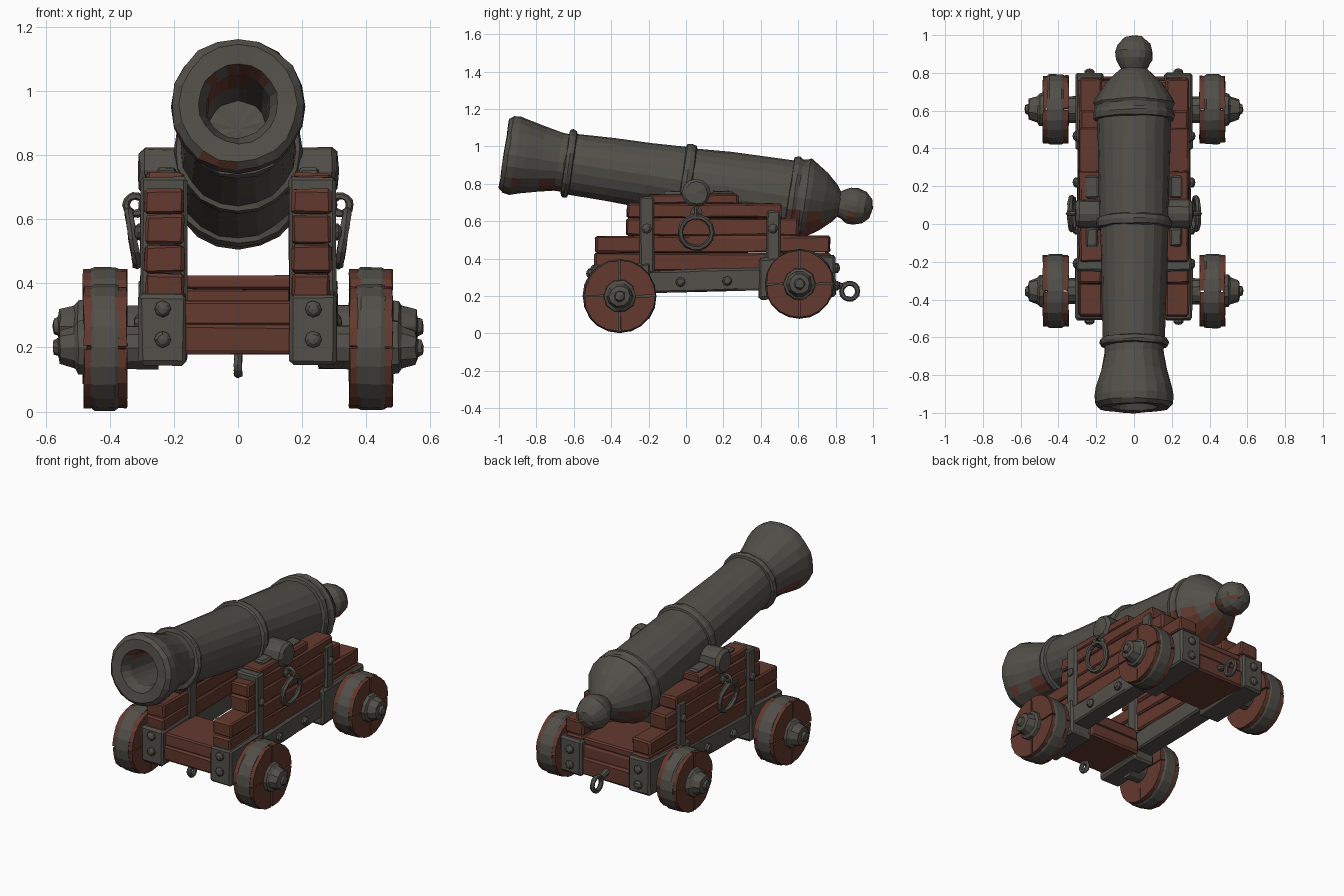
import bpy, bmesh, math, random
from mathutils import Vector

if "Cube" in bpy.data.objects:
    bpy.data.objects.remove(bpy.data.objects["Cube"])

random.seed(4)


def material(name, rgb):
    m = bpy.data.materials.new(name)
    m.diffuse_color = (*rgb, 1)
    m.use_nodes = True
    m.node_tree.nodes["Principled BSDF"].inputs["Base Color"].default_value = m.diffuse_color
    return m


IRON = material("dark_iron", (0.085, 0.079, 0.067))
WOOD = material("red_brown_wood", (0.125, 0.041, 0.028))


def finish(name, bm, mats, jitter=0.003):
    bmesh.ops.remove_doubles(bm, verts=bm.verts[:], dist=1e-5)
    bmesh.ops.recalc_face_normals(bm, faces=bm.faces[:])
    for v in bm.verts:
        v.co += Vector([random.uniform(-jitter, jitter) for _ in range(3)])
    me = bpy.data.meshes.new(name)
    bm.to_mesh(me)
    bm.free()
    for m in mats:
        me.materials.append(m)
    ob = bpy.data.objects.new(name, me)
    bpy.context.collection.objects.link(ob)
    return ob


def box(name, x, y, z, mat, bevel=0.01, tilt=0.0, cuts=0):
    """Worn box from (min, max) ranges; tilt raises it toward the back."""
    bm = bmesh.new()
    bmesh.ops.create_cube(bm, size=1)
    for v in bm.verts:
        v.co = Vector([(a + b) / 2 + c * (b - a) for c, (a, b) in zip(v.co, (x, y, z))])
    long_edges = [e for e in bm.edges if abs(e.verts[0].co.y - e.verts[1].co.y) > 1e-4]
    if cuts:
        bmesh.ops.subdivide_edges(bm, edges=long_edges, cuts=cuts)
    sharp = [e for e in bm.edges if e.calc_face_angle(0) > 0.5]
    bmesh.ops.bevel(bm, geom=sharp, offset=bevel, segments=1, affect='EDGES')
    for v in bm.verts:
        v.co.z += tilt * v.co.y
    return finish(name, bm, [mat])


def lathe(name, origin, axis, profile, n, mats, jitter=0.003, rule=None):
    """Revolve (distance, radius) points around an axis."""
    bm = bmesh.new()
    q = Vector(axis).to_track_quat('Z', 'Y')
    rings = []
    for t, r in profile:
        rings.append([bm.verts.new(Vector(origin) + q @ Vector(
            (r * math.cos(2 * math.pi * k / n), r * math.sin(2 * math.pi * k / n), t)))
            for k in range(n)])
    for a, b in zip(rings, rings[1:]):
        for k in range(n):
            bm.faces.new((a[k], a[(k + 1) % n], b[(k + 1) % n], b[k]))
    bmesh.ops.remove_doubles(bm, verts=bm.verts[:], dist=1e-5)
    bmesh.ops.recalc_face_normals(bm, faces=bm.faces[:])
    if rule:
        for f in bm.faces:
            f.material_index = rule(f)
    return finish(name, bm, mats, jitter)


def prism(name, pts, x0, x1, mat):
    """Extrude a (y, z) outline between two x positions."""
    bm = bmesh.new()
    a = [bm.verts.new((x0, *p)) for p in pts]
    b = [bm.verts.new((x1, *p)) for p in pts]
    bm.faces.new(a)
    bm.faces.new(b[::-1])
    for k in range(len(pts)):
        j = (k + 1) % len(pts)
        bm.faces.new((a[k], b[k], b[j], a[j]))
    return finish(name, bm, [mat])


def ring(name, centre, major, minor, axis):
    n, m = 14, 6
    q = Vector(axis).to_track_quat('Z', 'Y')
    bm = bmesh.new()
    g = []
    for i in range(n):
        a = 2 * math.pi * i / n
        row = []
        for j in range(m):
            b = 2 * math.pi * j / m
            r = major + minor * math.cos(b)
            row.append(bm.verts.new(Vector(centre) + q @ Vector(
                (r * math.cos(a), r * math.sin(a), minor * math.sin(b)))))
        g.append(row)
    for i in range(n):
        for j in range(m):
            k, l = (i + 1) % n, (j + 1) % m
            bm.faces.new((g[i][j], g[k][j], g[k][l], g[i][l]))
    return finish(name, bm, [IRON], 0.002)


def bolt(name, pos, axis, r=0.026):
    lathe(name, pos, axis, [(-0.01, 0), (-0.01, r), (0.01, r), (0.02, r * 0.6), (0.023, 0)],
          8, [IRON], 0.001)


# Barrel: bore, flared muzzle, rings, breech dome and knob in one profile
def rust(f):
    c = f.calc_center_median()
    low = f.normal.z < -0.25
    return int(low and (c.y < -0.68 or c.y > 0.55) and random.random() < 0.4)


TILT = math.radians(8.5)
barrel = [(0.55, 0), (0.55, 0.09), (0.3, 0.095), (0.06, 0.1), (0.0, 0.125), (-0.003, 0.185),
          (0.02, 0.208), (0.06, 0.212), (0.11, 0.2), (0.2, 0.175), (0.29, 0.157), (0.325, 0.157),
          (0.33, 0.178), (0.345, 0.184), (0.365, 0.178), (0.37, 0.163), (0.57, 0.169),
          (0.77, 0.175), (0.955, 0.18), (0.96, 0.195), (0.985, 0.2), (1.01, 0.195), (1.015, 0.182),
          (1.2, 0.187), (1.4, 0.192), (1.535, 0.195), (1.54, 0.212), (1.565, 0.218),
          (1.585, 0.208), (1.61, 0.208), (1.625, 0.216), (1.65, 0.205), (1.725, 0.155),
          (1.785, 0.098), (1.81, 0.068), (1.83, 0.08), (1.86, 0.097), (1.9, 0.1), (1.945, 0.085),
          (1.98, 0.05), (1.992, 0)]
lathe("cannon_barrel", (0, -0.97, 0.96), (0, math.cos(TILT), -math.sin(TILT)),
      barrel, 20, [IRON, WOOD], 0.003, rust)

# Cross beams of the carriage
box("front_cross_beam", (-0.18, 0.18), (-0.49, -0.17), (0.18, 0.27), WOOD)
box("front_cross_beam_top", (-0.18, 0.18), (-0.48, -0.18), (0.265, 0.345), WOOD)
box("rear_cross_beam", (-0.18, 0.18), (0.42, 0.78), (0.2, 0.31), WOOD)
box("rear_cross_beam_top", (-0.18, 0.18), (0.41, 0.77), (0.305, 0.385), WOOD)
box("rear_floor_board", (-0.18, 0.18), (0.38, 0.76), (0.38, 0.425), WOOD)

# Small towing rings at both ends
ring("front_tow_ring", (0, -0.45, 0.145), 0.028, 0.014, (1, 0, 0))
ring("rear_tow_ring", (0, 0.875, 0.225), 0.043, 0.014, (1, 0, 0))
lathe("rear_ring_bolt", (0, 0.76, 0.27), (0, 1, -0.25),
      [(0, 0), (0, 0.022), (0.075, 0.018), (0.08, 0)], 8, [IRON], 0.001)

PLANKS = [(-0.49, 0.775, 0.33, 0.43), (-0.485, 0.77, 0.43, 0.52), (-0.32, 0.6, 0.52, 0.615),
          (-0.315, 0.51, 0.615, 0.695), (-0.2, 0.28, 0.69, 0.745)]


def xr(s, a, b):
    return tuple(sorted((s * a, s * b)))


for s, side in ((1, "right"), (-1, "left")):
    # Stepped cheek from stacked planks
    for i, (y0, y1, z0, z1) in enumerate(PLANKS):
        d = 0.004 * (i % 2)
        box(f"{side}_cheek_plank_{i + 1}", xr(s, 0.168, 0.288 + d), (y0, y1),
            (z0 + 0.002, z1), WOOD, 0.009, 0, 4)

    # Iron side rail, corner plates and straps
    box(f"{side}_side_rail", xr(s, 0.18, 0.3), (-0.25, 0.45), (0.22, 0.34), IRON, 0.01, 0.03, 3)
    box(f"{side}_front_corner_plate", xr(s, 0.16, 0.31), (-0.51, -0.19), (0.165, 0.385),
        IRON, 0.012, 0.04)
    box(f"{side}_rear_corner_plate", xr(s, 0.16, 0.31), (0.39, 0.8), (0.165, 0.385),
        IRON, 0.012, 0.04)
    box(f"{side}_front_strap", xr(s, 0.16, 0.305), (-0.25, -0.17), (0.32, 0.73), IRON)
    box(f"{side}_rear_strap", xr(s, 0.16, 0.305), (0.43, 0.505), (0.34, 0.655), IRON)

    # Trunnion with its two clamps
    lathe(f"{side}_trunnion", (s * 0.12, 0.055, 0.75), (s, 0, 0),
          [(0, 0), (0, 0.072), (0.17, 0.076), (0.188, 0.06), (0.195, 0)], 12, [IRON])
    box(f"{side}_front_clamp", xr(s, 0.19, 0.255), (-0.12, -0.02), (0.7, 0.76), IRON)
    box(f"{side}_rear_clamp", xr(s, 0.19, 0.255), (0.135, 0.255), (0.7, 0.76), IRON)

    # Hanging ring and its eye
    ring(f"{side}_ring_eye", (s * 0.32, 0.055, 0.645), 0.028, 0.012, (0, 1, 0))
    bolt(f"{side}_eye_plate", (s * 0.288, 0.055, 0.645), (s, 0, 0), 0.032)
    ring(f"{side}_hanging_ring", (s * 0.328, 0.055, 0.54), 0.085, 0.015, (1, 0, s * -0.15))

    # Bolt heads
    for i, (y, z) in enumerate([(-0.21, 0.56), (0.465, 0.56), (-0.03, 0.275), (0.22, 0.28)]):
        bolt(f"{side}_side_bolt_{i + 1}", (s * 0.302, y, z), (s, 0, 0))
    for i, z in enumerate((0.225, 0.32)):
        bolt(f"{side}_front_bolt_{i + 1}", (s * 0.235, -0.51, z), (0, -1, 0))
        bolt(f"{side}_rear_bolt_{i + 1}", (s * 0.235, 0.8, z + 0.03), (0, 1, 0))

    # Wheels: four wooden quarters, iron tyre, axle and stepped hub
    for end, y, z, r in (("front", -0.355, 0.2, 0.197), ("rear", 0.607, 0.265, 0.186)):
        name = f"{side}_{end}"
        for k in range(4):
            a0 = k * math.pi / 2
            mid = a0 + math.pi / 4
            cy, cz = y + 0.006 * math.cos(mid), z + 0.006 * math.sin(mid)
            pts = [(cy, cz)] + [(cy + (r - 0.012) * math.cos(a0 + j * math.pi / 10),
                                 cz + (r - 0.012) * math.sin(a0 + j * math.pi / 10))
                                for j in range(6)]
            prism(f"{name}_wheel_quarter_{k + 1}", pts, s * 0.347, s * 0.482, WOOD)
        lathe(f"{name}_tyre", (s * 0.372, y, z), (s, 0, 0),
              [(0, 0), (0, r - 0.006), (0.012, r), (0.075, r), (0.087, r - 0.006), (0.087, 0)],
              20, [IRON], 0.002)
        lathe(f"{name}_axle", (s * 0.25, y, z), (s, 0, 0),
              [(0, 0), (0, 0.07), (0.1, 0.07), (0.1, 0)], 10, [IRON])
        lathe(f"{name}_hub", (s * 0.47, y, z), (s, 0, 0),
              [(0, 0), (0, 0.09), (0.03, 0.086), (0.04, 0.07), (0.085, 0.055), (0.09, 0.03),
               (0.105, 0.024), (0.108, 0)], 10, [IRON])
